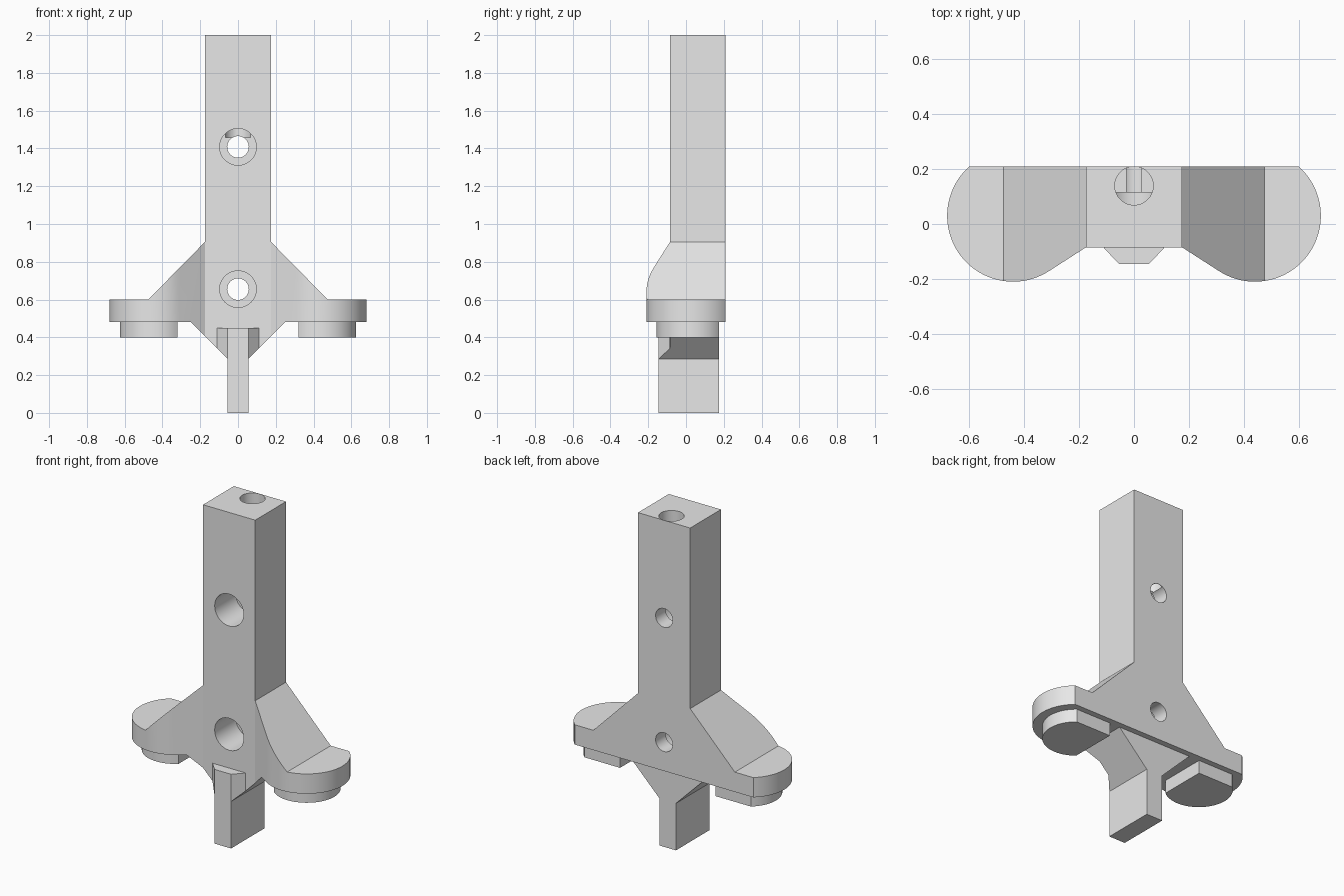
import bpy, bmesh
from math import cos, sin, radians
from mathutils import Matrix, Vector

cube = bpy.data.objects.get("Cube")
if cube:
    bpy.data.objects.remove(cube, do_unlink=True)

BACK = 0.21          # rear face of the bracket
RELIEF = 0.175       # rear face of the parts below the wings
LOBE = (0.44, 0.03)  # centre of each rounded wing

grey = bpy.data.materials.new("plain grey")
grey.use_nodes = True
grey.diffuse_color = (0.8, 0.8, 0.8, 1)
grey.node_tree.nodes["Principled BSDF"].inputs["Base Color"].default_value = grey.diffuse_color


def add_object(name, bm):
    bmesh.ops.recalc_face_normals(bm, faces=bm.faces)
    mesh = bpy.data.meshes.new(name)
    bm.to_mesh(mesh)
    bm.free()
    mesh.materials.append(grey)
    obj = bpy.data.objects.new(name, mesh)
    bpy.context.collection.objects.link(obj)
    return obj


def prism(name, outline, low, high, along="z"):
    """Extrude an outline in (x, y) along z, or in (x, z) along y."""
    place = (lambda a, b, h: (a, b, h)) if along == "z" else (lambda a, b, h: (a, h, b))
    bm = bmesh.new()
    face = bm.faces.new([bm.verts.new(place(a, b, low)) for a, b in outline])
    grown = bmesh.ops.extrude_face_region(bm, geom=[face])["geom"]
    verts = [g for g in grown if isinstance(g, bmesh.types.BMVert)]
    bmesh.ops.translate(bm, verts=verts, vec=place(0, 0, high - low))
    return add_object(name, bm)


def rod(name, radius, start, end):
    start, end = Vector(start), Vector(end)
    turn = (end - start).to_track_quat("Z", "Y").to_matrix().to_4x4()
    bm = bmesh.new()
    bmesh.ops.create_cone(bm, cap_ends=True, segments=48, radius1=radius, radius2=radius,
                          depth=(end - start).length,
                          matrix=Matrix.Translation((start + end) / 2) @ turn)
    return add_object(name, bm)


def combine(obj, tool, operation):
    mod = obj.modifiers.new("combine", "BOOLEAN")
    mod.object, mod.operation, mod.solver = tool, operation, "EXACT"
    bpy.context.view_layer.objects.active = obj
    bpy.ops.object.modifier_apply(modifier=mod.name)
    bpy.data.objects.remove(tool, do_unlink=True)


def mirrored(half):
    return half + [(-x, y) for x, y in reversed(half)]


def arc(radius, first, last, steps=32):
    angles = [radians(first + (last - first) * i / steps) for i in range(steps + 1)]
    return [(LOBE[0] + radius * cos(a), LOBE[1] + radius * sin(a)) for a in angles]


# Plan of the post and its two rounded wings
wings = arc(0.24, 237, 408.6)
bracket = prism("bracket", mirrored([(0.175, -0.085)] + wings), -0.1, 2.1)

# Tapered key on the front of the tongue
key = mirrored([(0.055, -0.145), (0.11, -0.087), (0.11, -0.05)])
combine(bracket, prism("key", key, -0.1, 0.45), "UNION")

# Front silhouette: post, sloping shoulders, wings, wedge and tongue
silhouette = mirrored([(0.055, 0), (0.055, 0.285), (0.25, 0.48), (0.8, 0.48),
                       (0.8, 0.6), (0.475, 0.6), (0.175, 0.905), (0.175, 2)])
combine(bracket, prism("silhouette", silhouette, -0.5, 0.5, "y"), "INTERSECT")

# Step in the rear below the wings
step = [(-0.6, RELIEF), (0.6, RELIEF), (0.6, 0.5), (-0.6, 0.5)]
combine(bracket, prism("rear_step", step, -0.2, 0.48), "DIFFERENCE")

# Counterbored bolt holes through the front
for z in (1.408, 0.655):
    combine(bracket, rod("bolt_hole", 0.057, (0, -0.4, z), (0, 0.4, z)), "DIFFERENCE")
    combine(bracket, rod("counterbore", 0.097, (0, -0.4, z), (0, 0.115, z)), "DIFFERENCE")

# Blind hole down from the top of the post
combine(bracket, rod("top_hole", 0.07, (0, 0.139, 1.458), (0, 0.139, 2.2)), "DIFFERENCE")

# Tidy flat areas left split by the cuts
bm = bmesh.new()
bm.from_mesh(bracket.data)
bmesh.ops.remove_doubles(bm, verts=bm.verts, dist=0.0001)
bmesh.ops.dissolve_limit(bm, angle_limit=radians(0.5), verts=bm.verts, edges=bm.edges)
bm.to_mesh(bracket.data)
bm.free()

# Round feet under the wings, squared off at the inner rear corner
foot = arc(0.186, 230, 411) + [(0.32, RELIEF)]
parts = [bracket]
for name, side in (("left_foot", 1), ("right_foot", -1)):
    parts.append(prism(name, [(side * x, y) for x, y in foot], 0.4, 0.49))

# Smooth the curved walls, keep the edges sharp
bpy.ops.object.select_all(action="DESELECT")
for part in parts:
    part.select_set(True)
bpy.context.view_layer.objects.active = bracket
bpy.ops.object.shade_smooth_by_angle(angle=radians(20))
